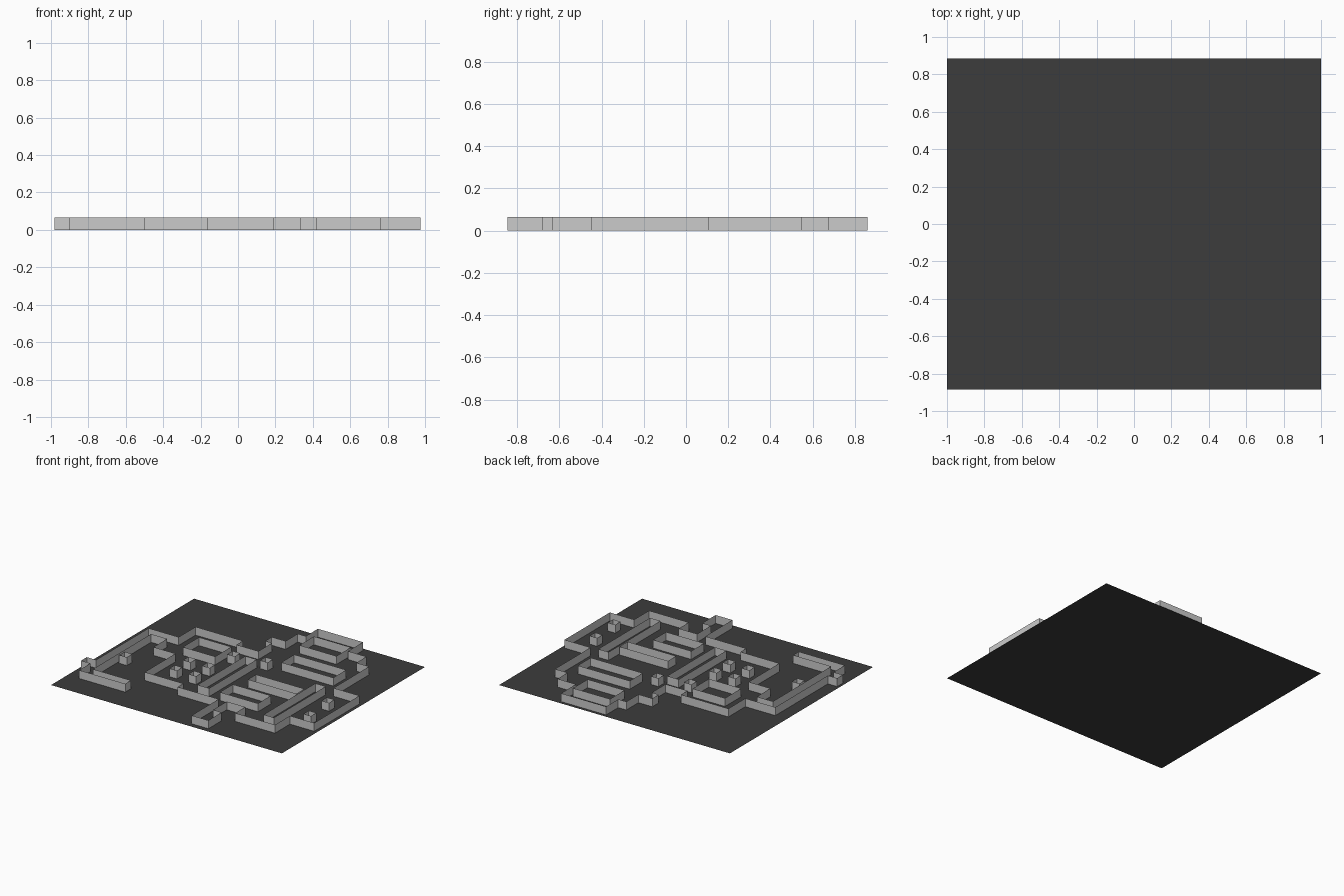
import bpy

H = 0.065  # wall height


def make_mesh(name, verts, faces):
    me = bpy.data.meshes.new(name)
    me.from_pydata(verts, [], faces)
    ob = bpy.data.objects.new(name, me)
    bpy.context.collection.objects.link(ob)
    return ob


def wall_loop(name, pts, inward=True):
    """Closed ring of zero-thickness vertical walls, open at the top."""
    n = len(pts)
    verts = [(x, y, 0) for x, y in pts] + [(x, y, H) for x, y in pts]
    faces = []
    for i in range(n):
        j = (i + 1) % n
        f = (i, j, n + j, n + i)
        faces.append(f[::-1] if inward else f)
    return make_mesh(name, verts, faces)


def block(name, x0, x1, y0, y1):
    """Open-topped rectangular block, facing outward."""
    return wall_loop(name, [(x0, y0), (x1, y0), (x1, y1), (x0, y1)], False)


# Dark floor sheet
floor = make_mesh("floor", [(-1, -0.885, 0), (1, -0.885, 0), (1, 0.885, 0), (-1, 0.885, 0)],
                  [(0, 1, 2, 3)])
dark = bpy.data.materials.new("dark_floor")
dark.diffuse_color = (0.045, 0.045, 0.045, 1)
floor.data.materials.append(dark)

# Outer wall of the whole layout, counter-clockwise from the western corridor
wall_loop("outer_wall", [
    (-0.90, -0.68), (-0.50, -0.68), (-0.50, -0.61), (-0.83, -0.61),
    (-0.83, 0.11), (-0.69, 0.11), (-0.69, -0.06), (-0.50, -0.06),
    (-0.50, -0.44), (-0.165, -0.44), (-0.165, -0.51), (0.19, -0.51),
    (0.19, -0.845), (0.335, -0.845), (0.335, -0.68), (0.26, -0.68),
    (0.26, -0.51), (0.42, -0.51), (0.42, -0.635), (0.765, -0.635),
    (0.765, -0.45), (0.975, -0.45), (0.975, 0.11), (0.75, 0.11),
    (0.75, 0.55), (0.64, 0.55), (0.64, 0.675), (0.48, 0.675),
    (0.48, 0.86), (0.09, 0.86), (0.09, 0.71), (0.02, 0.71),
    (0.02, 0.56), (-0.10, 0.56), (-0.10, 0.48), (-0.04, 0.48), (-0.04, 0.31),
    (-0.23, 0.31), (-0.23, 0.39), (-0.64, 0.39), (-0.64, 0.18),
    (-0.90, 0.18), (-0.90, -0.47), (-0.98, -0.47), (-0.98, -0.54), (-0.90, -0.54),
])

# Rectangular blocks between the passages
blocks = [
    (-0.52, -0.24, 0.06, 0.26),
    (-0.07, 0.03, -0.40, 0.19),
    (0.13, 0.46, -0.41, -0.25),
    (0.17, 0.59, -0.12, -0.02),
    (0.20, 0.65, 0.25, 0.41),
    (0.14, 0.46, 0.56, 0.74),
    (0.60, 0.69, -0.54, 0.10),
]
for i, b in enumerate(blocks):
    block(f"inner_block_{i + 1}", *b)

# Small square pillars
pillars = [(x, y) for x in (-0.36, -0.195) for y in (-0.085, -0.255)]
pillars += [(-0.78, -0.275), (0.835, -0.08), (0.857, -0.335), (0.09, 0.225), (-0.16, 0.175)]
r = 0.033
for i, (x, y) in enumerate(pillars):
    block(f"pillar_{i + 1}", x - r, x + r, y - r, y + r)
